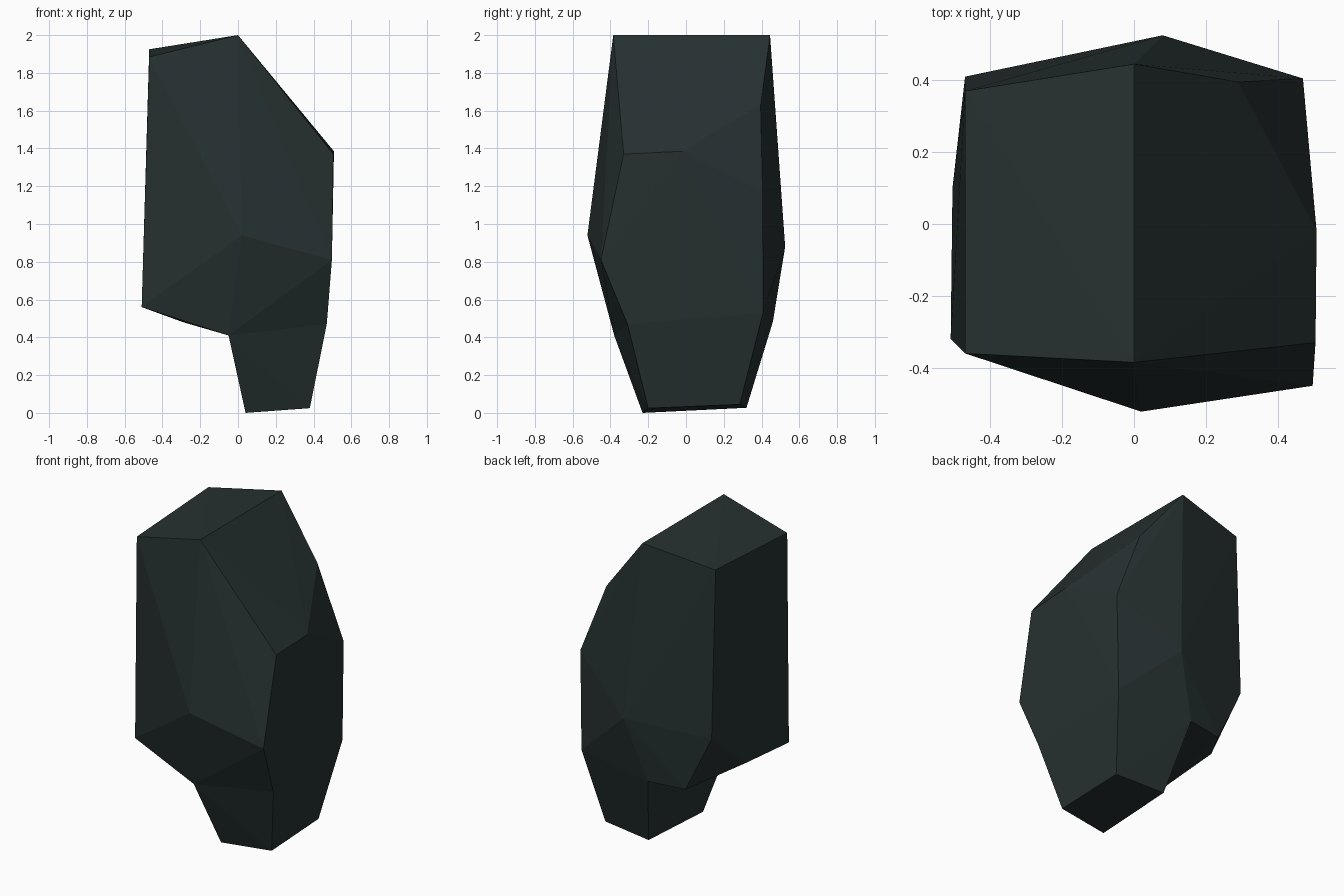
import bpy, bmesh
from mathutils import Vector

if "Cube" in bpy.data.objects:
    bpy.data.objects.remove(bpy.data.objects["Cube"])

# Horizontal rings of corner points, top to bottom
top = [(0, -.385, 2), (0, .445, 2), (-.47, .37, 1.925), (-.47, -.36, 1.885)]
shoulder = [(.505, -.33, 1.37), (.508, -.02, 1.385), (.29, .395, 1.63), (.47, .405, 1.17)]
belly = [(.02, -.522, .94), (.497, -.45, .81), (.08, .525, .88), (-.47, .41, .85)]
left_under = [(-.51, -.32, .56), (-.505, .10, .59), (-.29, .42, .48)]
waist = [(-.05, -.38, .41), (.47, -.31, .47), (.46, .408, .53), (-.05, .46, .483)]
base = [(.04, -.23, 0), (.38, -.20, .025), (.375, .285, .045), (.043, .32, .027)]


def add_hull(bm, points):
    """Wrap a faceted chunk around the points."""
    verts = [bm.verts.new(p) for p in points]
    bmesh.ops.convex_hull(bm, input=verts)


bm = bmesh.new()
add_hull(bm, top + shoulder + belly + left_under + waist)   # main boulder
add_hull(bm, waist + base)                                  # tapered foot

# Open the shared waist and weld both chunks together
ring = [Vector(p) for p in waist]
inner = [f for f in bm.faces
         if all(min((v.co - p).length for p in ring) < 1e-4 for v in f.verts)]
bmesh.ops.delete(bm, geom=inner, context='FACES')
bmesh.ops.remove_doubles(bm, verts=bm.verts[:], dist=1e-4)
bmesh.ops.delete(bm, geom=[v for v in bm.verts if not v.link_faces], context='VERTS')
bmesh.ops.recalc_face_normals(bm, faces=bm.faces[:])

mesh = bpy.data.meshes.new("rock")
bm.to_mesh(mesh)
bm.free()
rock = bpy.data.objects.new("rock", mesh)
bpy.context.collection.objects.link(rock)

# Single dark stone colour
stone = bpy.data.materials.new("dark slate")
stone.diffuse_color = (.0194, .0300, .0300, 1)
stone.use_nodes = True
stone.node_tree.nodes["Principled BSDF"].inputs["Base Color"].default_value = stone.diffuse_color
mesh.materials.append(stone)
